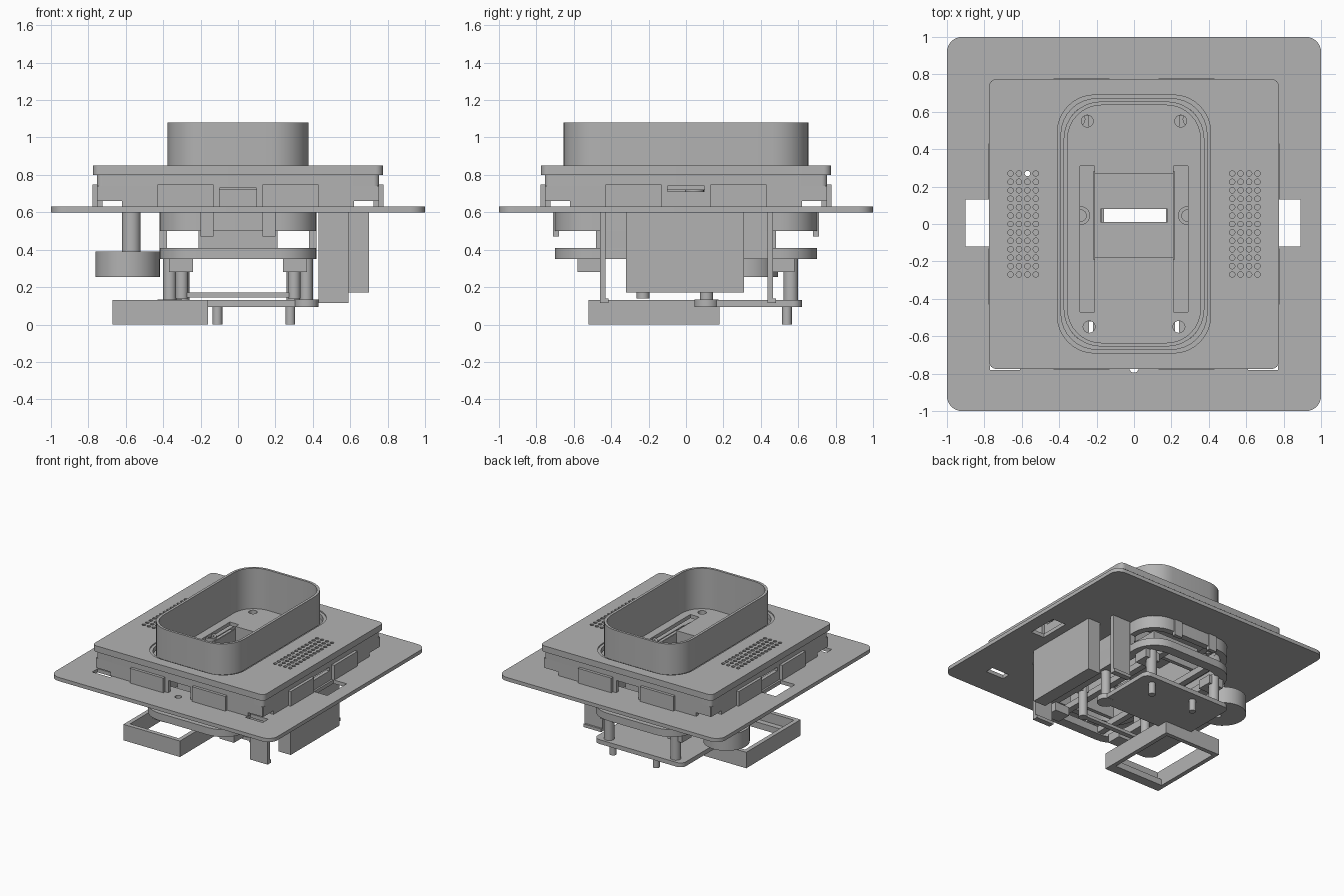
import bpy
from math import cos, sin, pi, radians

cube = bpy.data.objects.get("Cube")
if cube:
    bpy.data.objects.remove(cube, do_unlink=True)

GREY = (0.45, 0.45, 0.45, 1)
mat = bpy.data.materials.new("plain grey")
mat.use_nodes = True
mat.diffuse_color = GREY
mat.node_tree.nodes["Principled BSDF"].inputs["Base Color"].default_value = GREY


def rect(x0, x1, y0, y1, r=0.0, n=8):
    """Outline of a rectangle with optional rounded corners."""
    if r == 0:
        return [(x0, y0), (x1, y0), (x1, y1), (x0, y1)]
    pts = []
    corners = [(x1 - r, y1 - r), (x0 + r, y1 - r), (x0 + r, y0 + r), (x1 - r, y0 + r)]
    for q, (cx, cy) in enumerate(corners):
        for i in range(n + 1):
            a = (q + i / n) * pi / 2
            pts.append((cx + r * cos(a), cy + r * sin(a)))
    return pts


def oval(hx, hy, r):
    return rect(-hx, hx, -hy, hy, r)


def disc(cx, cy, r, n=24):
    return [(cx + r * cos(2 * pi * i / n), cy + r * sin(2 * pi * i / n)) for i in range(n)]


def prism(name, loops, z0, z1):
    """Extrude an outline; the loops after the first become holes."""
    cu = bpy.data.curves.new(name, 'CURVE')
    cu.dimensions = '2D'
    cu.fill_mode = 'BOTH'
    cu.extrude = (z1 - z0) / 2
    for pts in loops:
        sp = cu.splines.new('POLY')
        sp.points.add(len(pts) - 1)
        for p, (x, y) in zip(sp.points, pts):
            p.co = (x, y, 0, 1)
        sp.use_cyclic_u = True
    ob = bpy.data.objects.new(name, cu)
    ob.location.z = (z0 + z1) / 2
    bpy.context.collection.objects.link(ob)
    bpy.ops.object.select_all(action='DESELECT')
    ob.select_set(True)
    bpy.context.view_layer.objects.active = ob
    bpy.ops.object.convert(target='MESH')
    ob = bpy.context.view_layer.objects.active
    ob.data.materials.clear()
    ob.data.materials.append(mat)
    bpy.ops.object.shade_smooth_by_angle(angle=radians(30))
    return ob


def box(name, x0, x1, y0, y1, z0, z1):
    return prism(name, [rect(x0, x1, y0, y1)], z0, z1)


# Wide mounting plate with side, corner and centre openings
prism("mounting_plate", [
    rect(-1, 1, -1, 1, 0.08), oval(0.37, 0.65, 0.18),
    rect(-0.9, -0.77, -0.12, 0.13), rect(0.77, 0.89, -0.12, 0.13),
    rect(-0.77, -0.61, -0.78, -0.71), rect(0.61, 0.77, -0.78, -0.71),
    disc(0, -0.77, 0.025), disc(-0.57, 0.275, 0.03)], 0.60, 0.63)

# Lid with two perforated grilles around the tub opening
holes = [disc(s * (0.525 + 0.045 * c), 0.045 * r, 0.015, 10)
         for s in (-1, 1) for c in range(4) for r in range(-6, 7)]
prism("lid", [rect(-0.775, 0.775, -0.775, 0.775, 0.04), oval(0.41, 0.69, 0.2)] + holes,
      0.80, 0.85)
prism("lid_inner_rim", [oval(0.41, 0.69, 0.2), oval(0.39, 0.67, 0.19)], 0.80, 0.84)

# Skirt under the lid: upper band, then wall segments between the corners
prism("skirt_band", [oval(0.755, 0.755, 0.03), oval(0.725, 0.725, 0.02)], 0.74, 0.80)
for s in (-1, 1):
    y = sorted((s * 0.725, s * 0.755))
    for t in (-1, 1):
        a = sorted((t * 0.10, t * 0.62))
        box("skirt_wall_y", *a, *y, 0.63, 0.74)
        box("skirt_wall_x", *y, *a, 0.63, 0.74)
        c = sorted((t * 0.62, t * 0.75))
        box("skirt_corner_y", *c, *y, 0.66, 0.74)
        box("skirt_corner_x", *y, *c, 0.66, 0.74)
        # Raised clip plates on the skirt
        clip, d = sorted((t * 0.13, t * 0.43)), sorted((s * 0.75, s * 0.778))
        box("clip_y", *clip, *d, 0.63, 0.75)
        box("clip_x", *d, *clip, 0.63, 0.75)
    # Centre latches
    box("latch_y", -0.10, 0.10, *y, 0.73, 0.80)
    box("latch_x", *y, -0.12, 0.12, 0.62, 0.71)

# Tall tub wall
prism("tub_wall", [oval(0.376, 0.655, 0.2), oval(0.355, 0.635, 0.18)], 0.72, 1.08)

# Tub floor with screw holes and an H-shaped recess
H = [(-0.29, -0.47), (-0.21, -0.47), (-0.21, -0.18), (0.21, -0.18), (0.21, -0.47),
     (0.29, -0.47), (0.29, 0.31), (0.21, 0.31), (0.21, 0.27), (-0.21, 0.27),
     (-0.21, 0.31), (-0.29, 0.31)]
screws = [disc(x, y, 0.032, 16) for x, y in
          ((-0.25, 0.55), (0.25, 0.55), (-0.24, -0.55), (0.24, -0.55))]
prism("tub_floor", [oval(0.36, 0.64, 0.18), H] + screws, 0.72, 0.75)
slot = rect(-0.18, 0.18, 0.01, 0.08)
prism("recess_floor", [rect(-0.21, 0.21, -0.18, 0.27), slot], 0.60, 0.63)
prism("recess_walls", [rect(-0.22, 0.22, -0.19, 0.28), rect(-0.21, 0.21, -0.18, 0.27)],
      0.60, 0.73)
for s in (-1, 1):
    box("rail_channel", *sorted((s * 0.21, s * 0.29)), -0.47, 0.31, 0.66, 0.69)
    prism("side_boss", [disc(s * 0.285, 0.045, 0.05), disc(s * 0.285, 0.045, 0.03)], 0.69, 0.74)

# Under-plate collar, core and lower ring
prism("collar", [oval(0.42, 0.70, 0.2), oval(0.37, 0.65, 0.16)], 0.50, 0.60)
prism("core_frame", [rect(-0.21, 0.21, -0.48, 0.48), rect(-0.18, 0.18, -0.45, 0.45)],
      0.41, 0.60)
prism("lower_ring", [oval(0.42, 0.70, 0.2), oval(0.34, 0.62, 0.14)], 0.35, 0.41)
for s in (-1, 1):
    box("ring_rib", *sorted((s * 0.17, s * 0.22)), -0.64, 0.64, 0.36, 0.41)
    box("collar_side", *sorted((s * 0.38, s * 0.42)), -0.46, 0.46, 0.41, 0.50)
    for t in (-1, 1):
        box("collar_tab", *sorted((s * 0.13, s * 0.20)), *sorted((t * 0.68, t * 0.71)),
            0.47, 0.60)
        box("ring_foot", *sorted((s * 0.24, s * 0.37)), *sorted((t * 0.46, t * 0.58)),
            0.28, 0.35)

# Circuit board with ears, spacers and pegs
prism("circuit_board", [rect(-0.40, 0.40, 0.09, 0.62, 0.05)], 0.095, 0.13)
for s in (-1, 1):
    prism("board_ear", [disc(s * 0.365, 0.11, 0.065)], 0.094, 0.135)
    prism("spacer_front", [disc(s * 0.365, 0.11, 0.035)], 0.13, 0.41)
    prism("spacer_back", [disc(s * 0.30, 0.56, 0.04)], 0.13, 0.36)
    prism("hanging_post", [disc(s * 0.30, -0.23, 0.034)], 0.14, 0.41)
    box("post_arm", *sorted((s * 0.27, s * 0.40)), -0.26, -0.20, 0.35, 0.41)
for x in (-0.11, 0.28):
    prism("board_peg", [disc(x, 0.54, 0.026)], 0, 0.1)
box("cross_bar", -0.28, 0.28, -0.25, -0.21, 0.145, 0.17)

# Rectangular open frame at the bottom, with an inner ledge and a small notch piece
prism("holder_frame", [rect(-0.67, -0.16, -0.52, 0.18), rect(-0.635, -0.195, -0.485, 0.145)],
      0, 0.13)
box("holder_ledge", -0.635, -0.195, -0.485, -0.44, 0, 0.05)

# Speaker drum on a hollow stem
prism("drum", [disc(-0.59, 0.32, 0.172, 40), disc(-0.57, 0.275, 0.03)], 0.255, 0.39)
prism("drum_stem", [disc(-0.57, 0.29, 0.05), disc(-0.57, 0.275, 0.03)], 0.39, 0.60)

# Side battery box and its two thin brackets
box("battery_box", 0.59, 0.70, -0.32, 0.31, 0.17, 0.60)
for y in (-0.445, 0.45):
    box("bracket", 0.43, 0.59, y - 0.015, y + 0.015, 0.115, 0.60)
    box("bracket_foot", 0.43, 0.59, y, y + 0.03, 0.115, 0.14)
